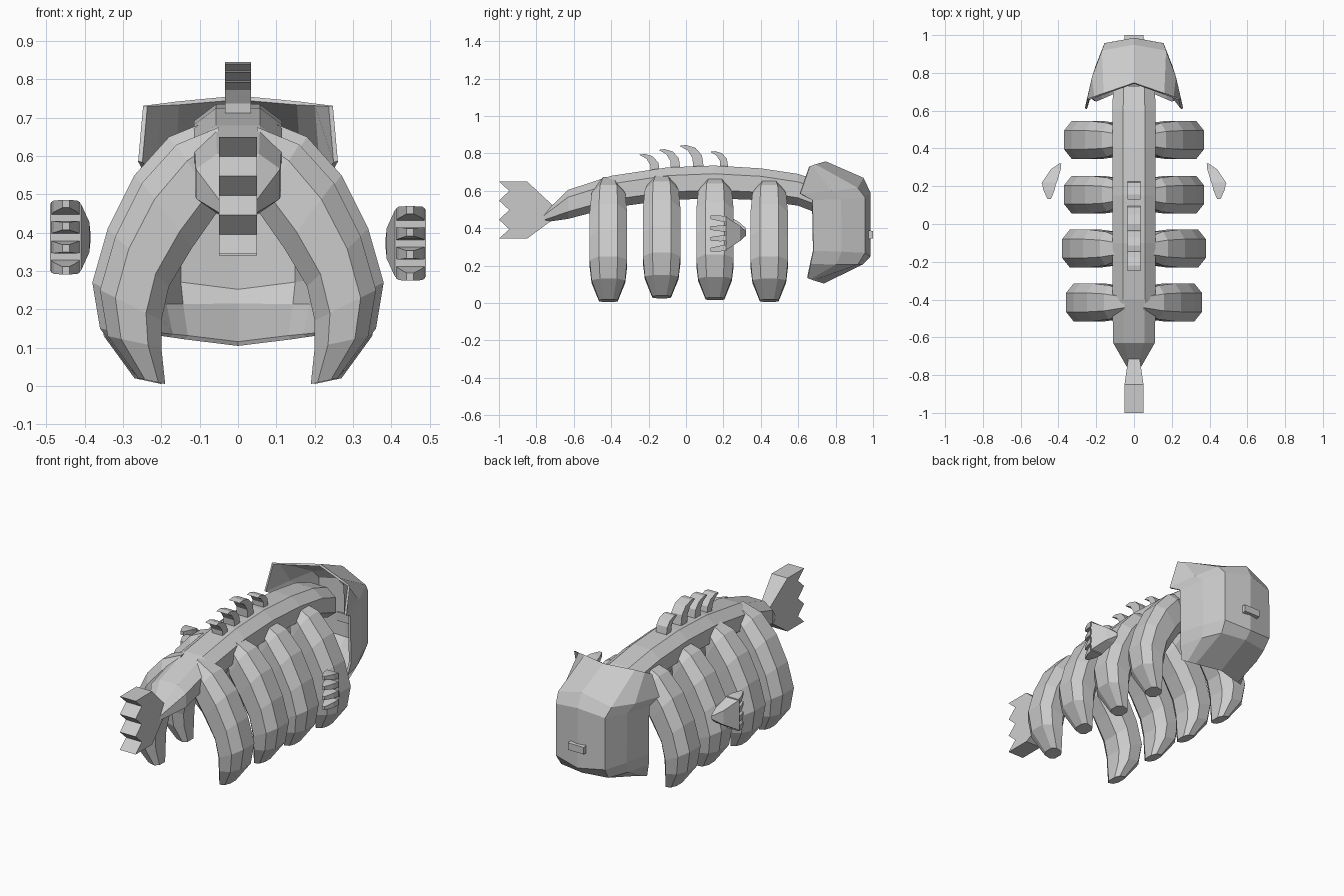
import bpy
import bmesh
from mathutils import Vector

cube = bpy.data.objects.get("Cube")
if cube:
    bpy.data.objects.remove(cube, do_unlink=True)

grey = bpy.data.materials.new("bone grey")
grey.use_nodes = True
COLOUR = (0.6, 0.6, 0.6, 1)
grey.diffuse_color = COLOUR
grey.node_tree.nodes["Principled BSDF"].inputs["Base Color"].default_value = COLOUR


def finish(name, bm):
    bmesh.ops.recalc_face_normals(bm, faces=bm.faces)
    mesh = bpy.data.meshes.new(name)
    bm.to_mesh(mesh)
    bm.free()
    mesh.materials.append(grey)
    obj = bpy.data.objects.new(name, mesh)
    bpy.context.collection.objects.link(obj)
    return obj


def add_loft(bm, rings, closed=True):
    """Skin a row of point rings; closed ones get end caps."""
    rows = [[bm.verts.new(p) for p in ring] for ring in rings]
    n = len(rows[0])
    for a, b in zip(rows, rows[1:]):
        for i in range(n if closed else n - 1):
            j = (i + 1) % n
            bm.faces.new((a[i], a[j], b[j], b[i]))
    if closed:
        bm.faces.new(rows[0])
        bm.faces.new(rows[-1])


def octagon(inner, outer, side, half_width):
    """Eight-sided section between two points, spread along side."""
    mid, reach = (inner + outer) / 2, (outer - inner) / 2
    corners = ((1, .5), (.5, 1), (-.5, 1), (-1, .5))
    corners += tuple((-a, -b) for a, b in corners)
    return [mid + reach * a + side * half_width * b for a, b in corners]


def prism(name, profile, half_width):
    """Extrude a (y, z) outline across x; half_width depends on y."""
    bm = bmesh.new()
    add_loft(bm, [[(s * half_width(y), y, z) for y, z in profile] for s in (-1, 1)])
    return finish(name, bm)


# Spine: arched tapering tube (y, top, bottom, half width)
SPINE = [(-.77, .47, .43, .03), (-.63, .605, .45, .11), (-.4, .68, .51, .115),
         (-.1, .725, .55, .115), (.15, .735, .56, .115), (.4, .72, .55, .115),
         (.6, .69, .52, .115), (.73, .645, .47, .11)]
bm = bmesh.new()
add_loft(bm, [octagon(Vector((0, y, lo)), Vector((0, y, hi)), Vector((1, 0, 0)), w)
              for y, hi, lo, w in SPINE])
finish("spine", bm)

# Ribs: curved tapering tubes (outer x, z, inner x, z, half width)
RIB = [(.06, .675, .05, .56, .055), (.17, .63, .06, .46, .09), (.26, .53, .13, .36, .1),
       (.33, .39, .19, .26, .1), (.37, .25, .21, .17, .1), (.35, .13, .21, .1, .09),
       (.27, .02, .2, .005, .05)]
PLACES = [(.445, 0, .0), (.155, 0, .01), (-.13, .01, .02), (-.415, -.01, 0)]
for label, s in (("left", 1), ("right", -1)):
    for i, (y, dx, dz) in enumerate(PLACES):
        shift = Vector((s * dx, y, dz))
        bm = bmesh.new()
        add_loft(bm, [octagon(shift + Vector((s * ix, 0, iz)), shift + Vector((s * ox, 0, oz)),
                              Vector((0, 1, 0)), w) for ox, oz, ix, iz, w in RIB])
        finish(f"{label}_rib_{i + 1}", bm)

# Back spikes: hooked blades leaning forward
HOOK = [(.04, -.03), (.035, .05), (.01, .09), (-.035, .115), (0, .12),
        (.05, .105), (.085, .065), (.1, -.03)]
for i, (y, z, size) in enumerate([(-.22, .695, .85), (-.115, .715, .9), (0, .725, 1), (.155, .722, .75)]):
    prism(f"back_spike_{i + 1}", [(y + a * size, z + b * size) for a, b in HOOK],
          lambda _: .034)

# Tail fin: flared block with a sawtooth end
saw = [(-1 if i % 2 == 0 else -.945, .65 - .051 * i) for i in range(7)]
prism("tail_fin", saw + [(-.85, .344), (-.72, .44), (-.71, .52), (-.85, .65)],
      lambda y: .05 if y < -.8 else .03)

# Head shell: curved mask open to the front (centre y, z, edge x, y, z, rim)
SHELL = [(.745, .752, .242, .66, .73, True), (.945, .665, .255, .61, .585, False),
         (.98, .59, .235, .675, .55, False), (.98, .25, .235, .68, .28, False),
         (.94, .21, .225, .665, .21, False), (.735, .11, .205, .65, .135, True)]
rows = []
for cy, cz, ex, ey, ez, rim in SHELL:
    half = [(ex * f, cy + (ey - cy) * (f if rim else t), cz + (ez - cz) * f)
            for f, t in ((0, 0), (.65, .09), (.85, .5), (1, 1))]
    rows.append([(-x, y, z) for x, y, z in half[:0:-1]] + half)
bm = bmesh.new()
add_loft(bm, rows, closed=False)
shell = finish("head_shell", bm)
solid = shell.modifiers.new("thickness", "SOLIDIFY")
solid.thickness = .012
solid.offset = 0

# Small block on the back of the head
prism("head_block", [(.96, .34), (1, .345), (1, .385), (.96, .39)], lambda _: .05)


# Floating hands: wedge palm with four curled fingers
def slab(y, x_in, x_out, z, half):
    return [Vector((x, y, z + h)) for x, h in
            ((x_in, -half), (x_out, -half), (x_out, half), (x_in, half))]


for label, s, z in (("left", 1, .372), ("right", -1, .388)):
    bm = bmesh.new()
    add_loft(bm, [slab(.32, .385, .395, z, .012), slab(.29, .388, .44, z, .04),
                  slab(.215, .41, .49, z, .088)])
    for k in (-1.5, -.5, .5, 1.5):
        add_loft(bm, [slab(.22, .412, .488, z + k * .05, .016),
                      slab(.18, .42, .48, z + k * .054, .015),
                      slab(.132, .44, .458, z + k * .058, .01)])
    for v in bm.verts:
        v.co.x *= s
    finish(f"{label}_hand", bm)
